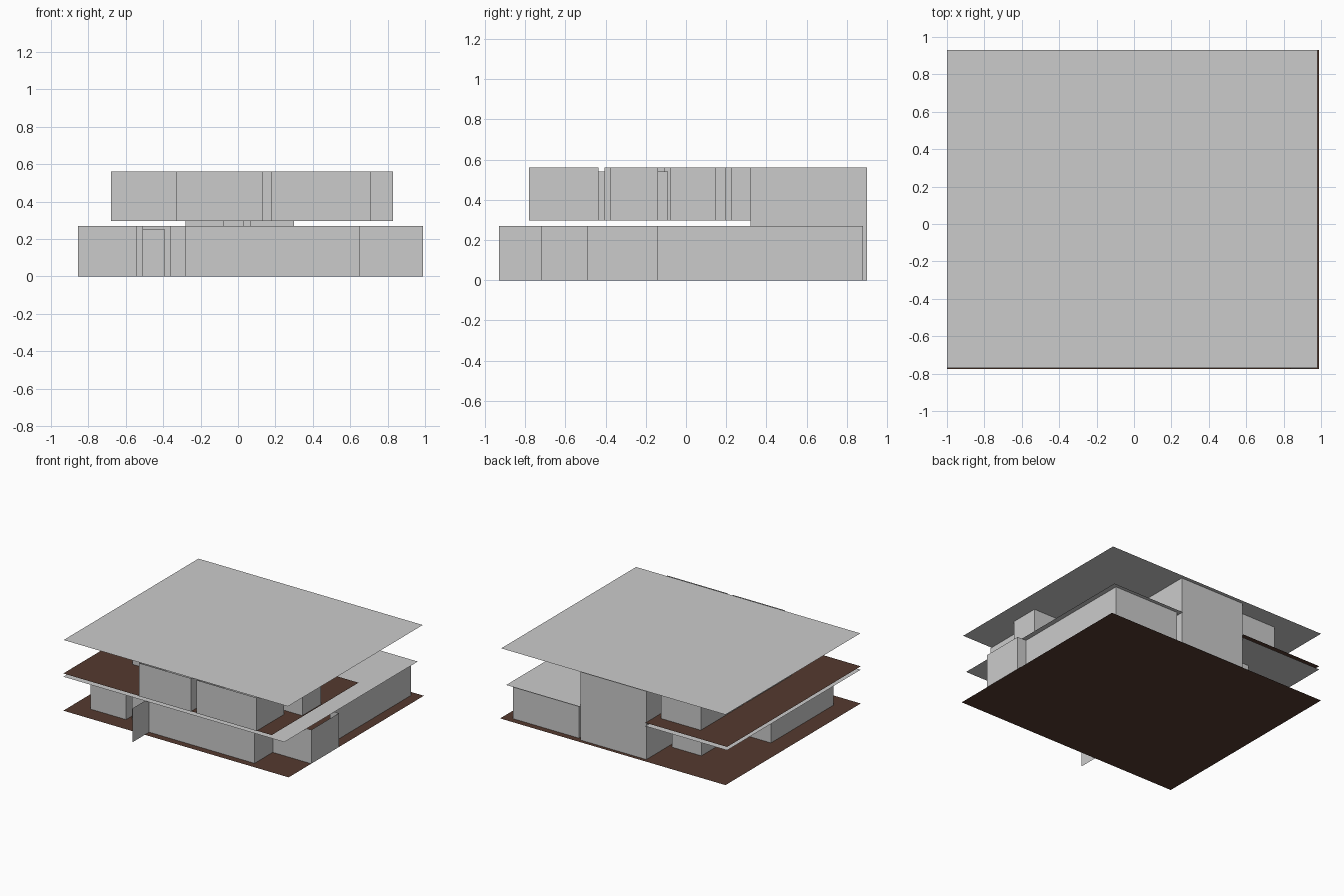
import bpy

if "Cube" in bpy.data.objects:
    bpy.data.objects.remove(bpy.data.objects["Cube"])

brown = bpy.data.materials.new("brown_floor")
brown.diffuse_color = (0.09, 0.042, 0.028, 1)
brown.use_nodes = True
brown.node_tree.nodes["Principled BSDF"].inputs["Base Color"].default_value = brown.diffuse_color

Z0, Z1, Z2, Z3 = 0.0, 0.27, 0.297, 0.562   # floor, ceiling, upper floor, roof
DOOR_UP = 0.54


def mesh_object(name, verts, faces, mat=None):
    mesh = bpy.data.meshes.new(name)
    mesh.from_pydata(verts, [], faces)
    mesh.update()
    obj = bpy.data.objects.new(name, mesh)
    bpy.context.collection.objects.link(obj)
    if mat:
        mesh.materials.append(mat)
    return obj


def wall(name, path, low, high, closed=False):
    """Upright sheet following a plan path."""
    n = len(path)
    verts = [(x, y, z) for x, y in path for z in (low, high)]
    faces = []
    for i in range(n if closed else n - 1):
        a, b = 2 * i, 2 * ((i + 1) % n)
        faces.append((a, b, b + 1, a + 1))
    return mesh_object(name, verts, faces)


def room(name, x0, x1, y0, y1, low, high):
    return wall(name, [(x0, y0), (x1, y0), (x1, y1), (x0, y1)], low, high, True)


def slab(name, rects, z, mat=None):
    """Flat sheet made of rectangles (x0, x1, y0, y1)."""
    verts, faces = [], []
    for x0, x1, y0, y1 in rects:
        k = len(verts)
        verts += [(x0, y0, z), (x1, y0, z), (x1, y1, z), (x0, y1, z)]
        faces.append((k, k + 1, k + 2, k + 3))
    return mesh_object(name, verts, faces, mat)


# Horizontal sheets, the middle two opened around the stairwell
slab("ground_floor", [(-1, 0.99, -0.775, 0.93)], Z0, brown)
slab("lower_ceiling", [(-1, 0.95, -0.773, 0.32), (-1, -0.28, 0.32, 0.91),
                       (0.30, 0.95, 0.32, 0.91)], Z1)
slab("upper_floor", [(-1, 0.84, -0.775, 0.32), (-1, -0.28, 0.32, 0.91)], Z2, brown)
slab("flat_roof", [(-1, 0.98, -0.77, 0.93)], Z3)

# Stairwell, running through both storeys
wall("stairwell_wall", [(-0.28, 0.32), (-0.28, 0.9), (0.30, 0.9), (0.30, 0.32)], Z0, Z3)
wall("stair_core_wall", [(0.07, 0.32), (0.07, 0.67), (-0.08, 0.67),
                         (-0.08, 0.51), (0.03, 0.51), (0.03, 0.32)], Z0, Z3)

# Upper rooms
for name, x0, x1, y0, y1 in [
        ("upper_room_back_left", -0.68, -0.33, 0.245, 0.785),
        ("upper_room_left", -0.68, -0.33, -0.36, 0.21),
        ("upper_room_front", -0.33, 0.13, -0.78, -0.435),
        ("upper_room_front_right", 0.18, 0.71, -0.78, -0.435),
        ("upper_inner_room", -0.10, 0.20, -0.11, 0.20),
        ("upper_side_room", 0.25, 0.56, -0.08, 0.15)]:
    room(name, x0, x1, y0, y1, Z2, Z3)

# Upper hall, following the front rooms and the inner core
wall("upper_hall_outer", [
    (-0.28, 0.32), (-0.28, -0.375), (-0.30, -0.375), (-0.30, -0.405),
    (0.44, -0.405), (0.44, -0.375), (0.83, -0.375), (0.83, -0.14), (0.50, -0.14),
    (-0.13, -0.14), (-0.13, 0.23), (0.02, 0.23)], Z2, Z3)

# Door reveals between hall and rooms
for i, y in enumerate((0.30, -0.12)):
    room(f"upper_left_door_{i}", -0.33, -0.28, y, y + 0.15, Z2, DOOR_UP)
for i, x in enumerate((-0.08, 0.22)):
    room(f"upper_front_door_{i}", x, x + 0.12, -0.435, -0.405, Z2, DOOR_UP)
for i, x in enumerate((0.06, 0.36)):
    room(f"upper_core_door_{i}", x, x + 0.12, -0.14, -0.09, Z2, DOOR_UP)

# Ground storey: living space with porch fin and right-hand bay
wall("living_wall", [
    (-0.28, -0.93), (-0.28, -0.72), (0.65, -0.72), (0.65, -0.49), (0.99, -0.49),
    (0.99, -0.14), (0.91, -0.14), (0.91, 0.88), (0.33, 0.88), (0.33, 0.32)], Z0, Z1)
room("ground_left_room", -0.855, -0.54, -0.64, 0.15, Z0, Z1)
room("ground_back_left_room", -0.57, -0.31, 0.19, 0.62, Z0, Z1)
wall("entry_wall", [(-0.51, 0.15), (-0.51, -0.60), (-0.36, -0.60), (-0.36, -0.64),
                    (-0.28, -0.64), (-0.28, -0.72)], Z0, Z1)
wall("hall_back_wall", [(-0.51, 0.15), (-0.28, 0.15), (-0.28, 0.32)], Z0, Z1)
wall("front_door", [(-0.51, -0.61), (-0.39, -0.61)], Z0, 0.25)
